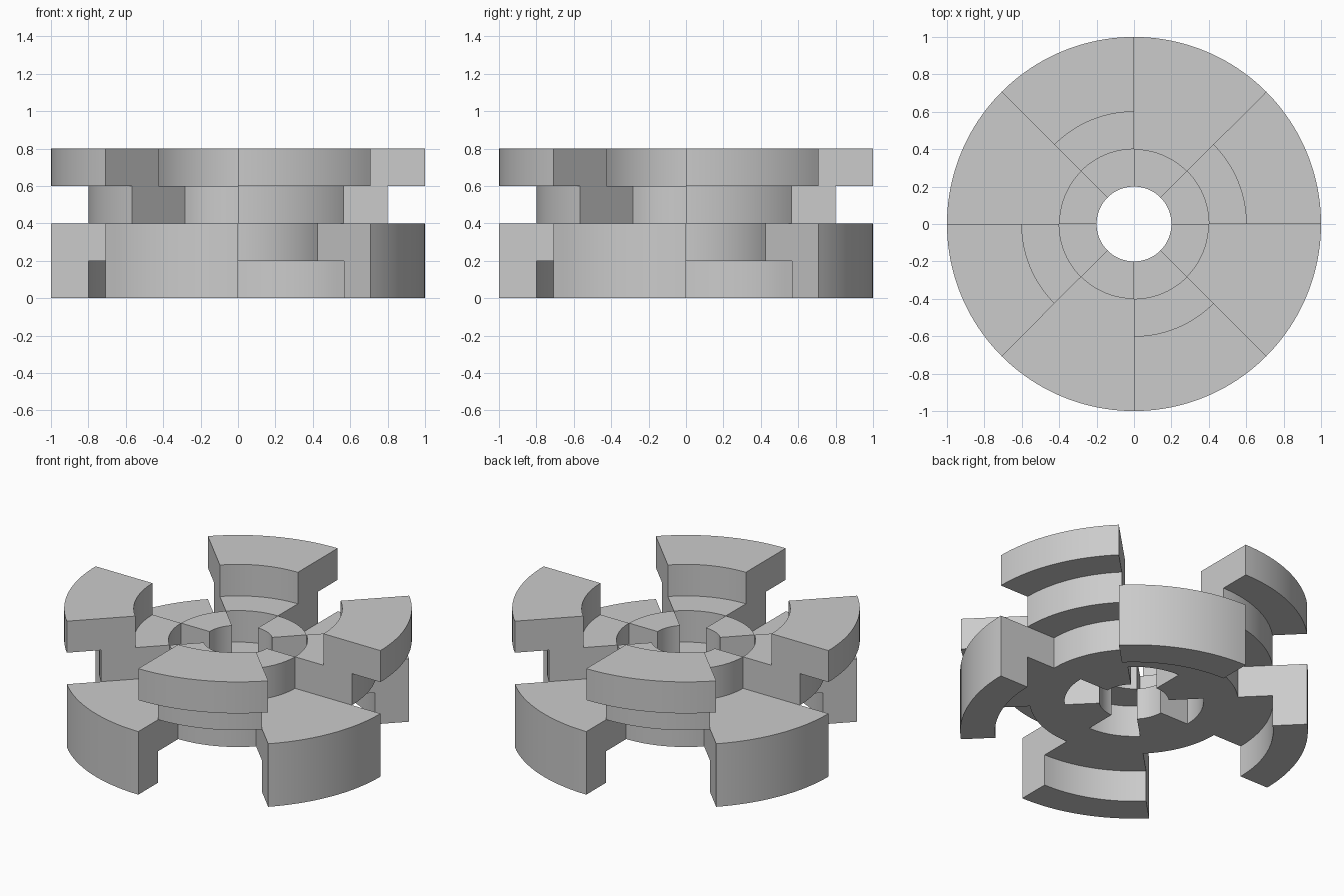
import bpy, bmesh
from math import sin, cos, pi

cube = bpy.data.objects.get("Cube")
if cube:
    bpy.data.objects.remove(cube)

STEP = 0.2        # ring width and layer height
SEGMENTS = 20     # steps along each eighth of the circle

grey = bpy.data.materials.new("plain grey")
grey.use_nodes = True
colour = (0.6, 0.6, 0.6, 1)
grey.diffuse_color = colour
grey.node_tree.nodes["Principled BSDF"].inputs["Base Color"].default_value = colour


def add_cell(bm, sector, ring, z):
    """Flat piece of one ring within one eighth sector."""
    for i in range(SEGMENTS):
        a, b = [(sector + k / SEGMENTS) * pi / 4 for k in (i, i + 1)]
        r, s = ring * STEP, (ring + 1) * STEP
        corners = [(r, a), (s, a), (s, b), (r, b)]
        bm.faces.new([bm.verts.new((d * cos(t), d * sin(t), z)) for d, t in corners])


def make_layer(name, level, even_rings, odd_rings):
    """Extruded layer whose even and odd sectors hold different rings."""
    bm = bmesh.new()
    for sector in range(8):
        for ring in (odd_rings if sector % 2 else even_rings):
            add_cell(bm, sector, ring, level * STEP)
    bmesh.ops.remove_doubles(bm, verts=bm.verts, dist=0.0005)
    out = bmesh.ops.extrude_face_region(bm, geom=bm.faces[:], use_keep_orig=True)
    top = [v for v in out["geom"] if isinstance(v, bmesh.types.BMVert)]
    bmesh.ops.translate(bm, verts=top, vec=(0, 0, STEP))
    bmesh.ops.recalc_face_normals(bm, faces=bm.faces)
    for f in bm.faces:
        f.smooth = True
    for e in bm.edges:
        e.smooth = e.calc_face_angle(pi) < 0.5
    mesh = bpy.data.meshes.new(name)
    bm.to_mesh(mesh)
    bm.free()
    mesh.materials.append(grey)
    obj = bpy.data.objects.new(name, mesh)
    bpy.context.collection.objects.link(obj)


# Rings are counted outward; ring 1 starts at the central hole
make_layer("feet", 0, [], [4])
make_layer("base_disc", 1, [1, 2], [2, 3, 4])
make_layer("hub_and_supports", 2, [2, 3], [1])
make_layer("upper_blocks", 3, [3, 4], [])
